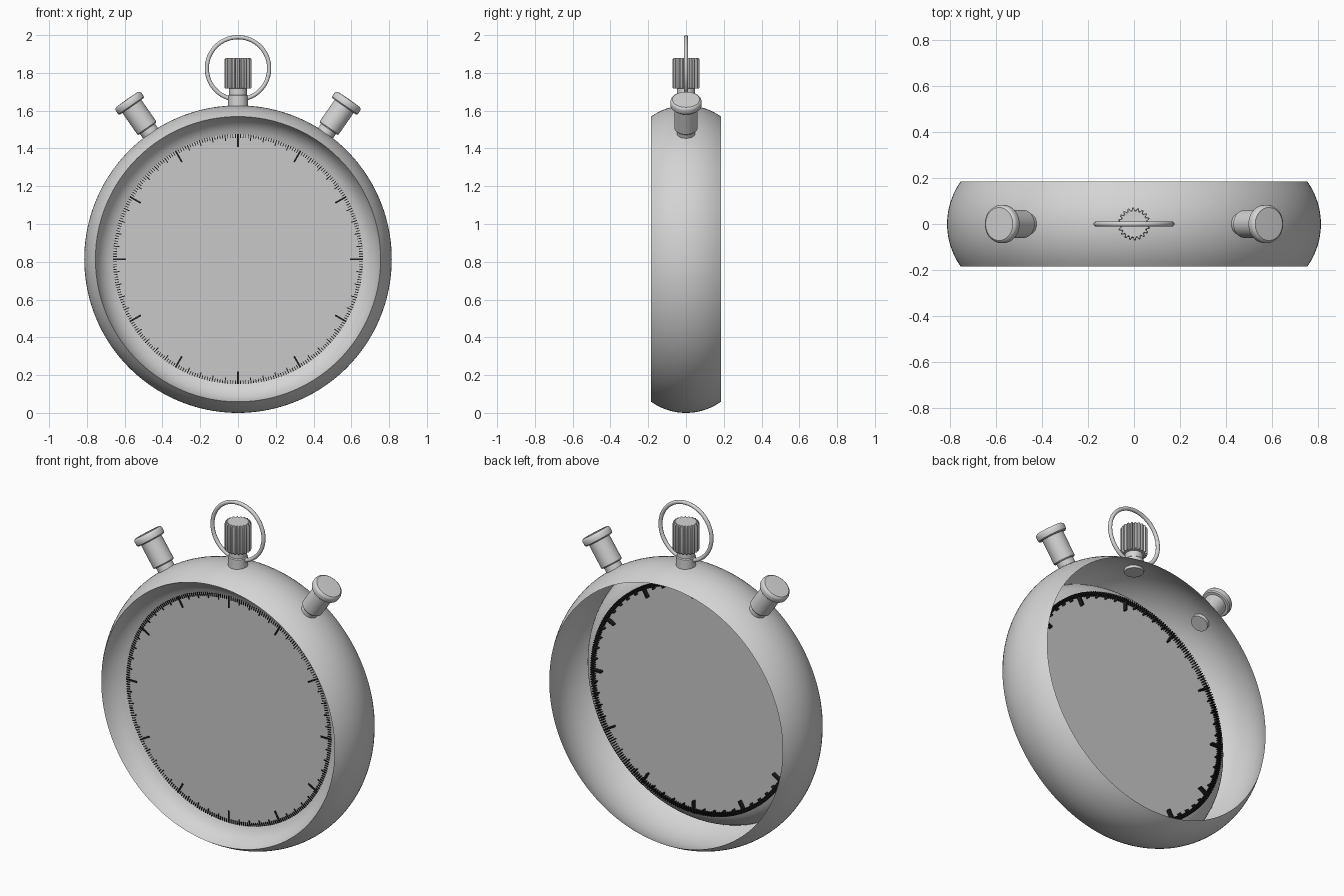
import bpy, bmesh, math
from mathutils import Matrix, Vector

if "Cube" in bpy.data.objects:
    bpy.data.objects.remove(bpy.data.objects["Cube"])

CZ = 0.814  # height of the case centre


def material(name, c):
    m = bpy.data.materials.new(name)
    m.diffuse_color = (c, c, c, 1)
    m.use_nodes = True
    m.node_tree.nodes["Principled BSDF"].inputs["Base Color"].default_value = m.diffuse_color
    return m


STEEL = material("light steel", 0.66)
DIAL = material("dial grey", 0.58)
BLACK = material("tick black", 0.012)


def finish(bm, name, mat, matrix=None, angle=35):
    bmesh.ops.remove_doubles(bm, verts=bm.verts, dist=1e-5)
    if matrix:
        bm.transform(matrix)
    me = bpy.data.meshes.new(name)
    bm.to_mesh(me)
    bm.free()
    me.materials.append(mat)
    ob = bpy.data.objects.new(name, me)
    bpy.context.collection.objects.link(ob)
    if angle:
        bpy.ops.object.select_all(action='DESELECT')
        ob.select_set(True)
        bpy.context.view_layer.objects.active = ob
        bpy.ops.object.shade_smooth_by_angle(angle=math.radians(angle))
    return ob


def lathe(name, profile, mat, matrix, seg=48, wobble=None):
    # profile is (radius, height); wobble gives a radius offset per segment
    bm = bmesh.new()
    rings = []
    for r, h in profile:
        ring = []
        for j in range(seg):
            a = 2 * math.pi * j / seg
            rr = r + (wobble(j) if wobble and r > 0 else 0)
            ring.append(bm.verts.new((rr * math.cos(a), rr * math.sin(a), h)))
        rings.append(ring)
    for lo, hi in zip(rings, rings[1:]):
        for j in range(seg):
            k = (j + 1) % seg
            bm.faces.new((lo[j], lo[k], hi[k], hi[j]))
    return finish(bm, name, mat, matrix)


centre = Matrix.Translation((0, 0, CZ))
to_front = centre @ Matrix.Rotation(math.pi / 2, 4, 'X')  # local z points to the front

# Case: bulged open shell, then a concave bezel running in to the dial
HALF, RIM, BULGE, DIAL_R, DIAL_H = 0.185, 0.755, 0.059, 0.662, 0.083
R = (HALF ** 2 + BULGE ** 2) / (2 * BULGE)
shell = []
for i in range(17):
    h = -HALF + 2 * HALF * i / 16
    shell.append((RIM + BULGE - R + math.sqrt(R * R - h * h), h))
ctrl = (0.73, 0.108)
for i in range(1, 9):
    t = i / 8
    w = ((1 - t) ** 2, 2 * t * (1 - t), t * t)
    shell.append((w[0] * RIM + w[1] * ctrl[0] + w[2] * DIAL_R,
                  w[0] * HALF + w[1] * ctrl[1] + w[2] * DIAL_H))
lathe("case", shell, STEEL, to_front, 160)

# Dial plate
lathe("dial", [(DIAL_R, DIAL_H), (0, DIAL_H)], DIAL, to_front, 160)

# Tick marks: fifths of a second, seconds and five-second marks
bm = bmesh.new()
for i in range(300):
    length, width = (0.068, 0.009) if i % 25 == 0 else (0.032, 0.005) if i % 5 == 0 else (0.02, 0.004)
    m = (Matrix.Rotation(2 * math.pi * i / 300, 4, 'Z')
         @ Matrix.Translation((0, DIAL_R - length / 2, DIAL_H - 0.01))
         @ Matrix.Diagonal((width, length, 0.03, 1)))
    bmesh.ops.create_cube(bm, size=1, matrix=m)
finish(bm, "tick_marks", BLACK, to_front, 0)

# Crown stem and fluted crown
lathe("crown_stem", [(0, 0.795), (0.052, 0.795), (0.052, 0.865), (0.047, 0.87), (0.047, 0.91), (0, 0.91)],
      STEEL, centre)
lathe("crown", [(0, 0.903), (0.066, 0.903), (0.069, 0.907), (0.069, 1.057), (0.064, 1.066), (0, 1.066)],
      STEEL, centre, 120, lambda j: 0.002 if j % 6 < 3 else -0.008)

# Side pushers, leaning out on both sides of the crown
pusher = [(0, 0.79), (0.048, 0.79), (0.048, 0.84), (0.056, 0.84), (0.061, 0.846), (0.061, 0.985),
          (0.076, 0.985), (0.082, 0.991), (0.083, 1.0), (0.083, 1.014), (0.08, 1.023), (0.072, 1.029), (0, 1.031)]
for side, s in (("left", -1), ("right", 1)):
    lathe(side + "_pusher", pusher, STEEL, centre @ Matrix.Rotation(s * math.radians(34.8), 4, 'Y'))

# Hanging ring through the crown stem
bpy.ops.mesh.primitive_torus_add(major_radius=0.165, minor_radius=0.011, major_segments=96, minor_segments=16,
                                 location=(0, 0, 1.824), rotation=(math.pi / 2, 0, 0))
ring = bpy.context.object
ring.name = "hanging_ring"
ring.data.materials.append(STEEL)
bpy.ops.object.shade_smooth_by_angle(angle=math.radians(60))
